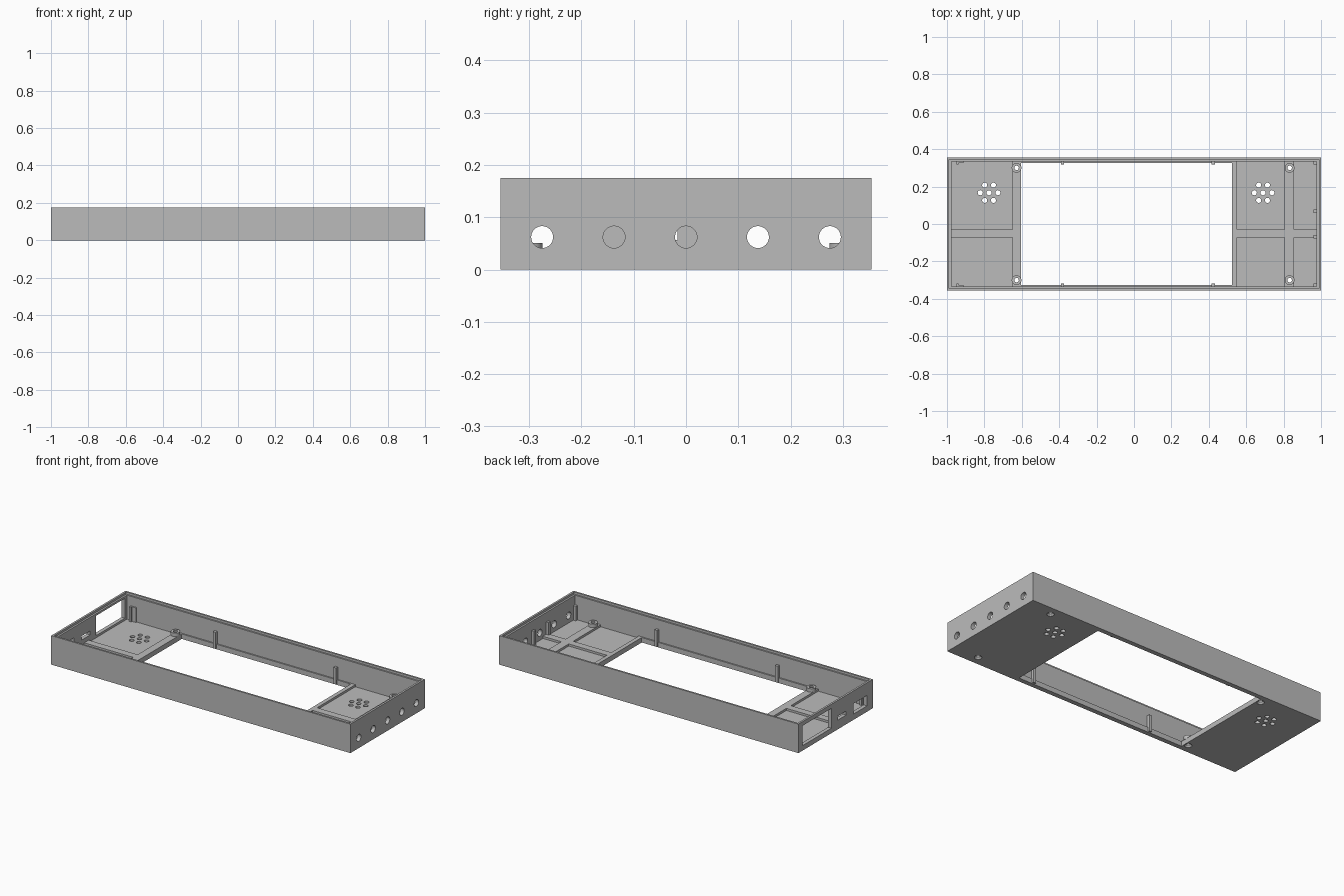
import bpy, bmesh, math
from mathutils import Matrix, Vector

if "Cube" in bpy.data.objects:
    bpy.data.objects.remove(bpy.data.objects["Cube"])

GREY = (0.5, 0.5, 0.5, 1)
mat = bpy.data.materials.new("plain grey")
mat.use_nodes = True
mat.diffuse_color = GREY
mat.node_tree.nodes["Principled BSDF"].inputs["Base Color"].default_value = GREY


def finish(bm, name):
    bmesh.ops.recalc_face_normals(bm, faces=bm.faces)
    me = bpy.data.meshes.new(name)
    bm.to_mesh(me)
    bm.free()
    me.materials.append(mat)
    ob = bpy.data.objects.new(name, me)
    bpy.context.collection.objects.link(ob)
    return ob


def box(name, x0, x1, y0, y1, z0, z1):
    bm = bmesh.new()
    bmesh.ops.create_cube(bm, size=1)
    for v in bm.verts:
        v.co = Vector((x1 if v.co.x > 0 else x0,
                       y1 if v.co.y > 0 else y0,
                       z1 if v.co.z > 0 else z0))
    return finish(bm, name)


def cylinder(name, centre, radius, depth, axis="Z", top=None):
    bm = bmesh.new()
    bmesh.ops.create_cone(bm, cap_ends=True, segments=32, radius1=radius,
                          radius2=radius if top is None else top, depth=depth)
    turn = Matrix.Rotation(math.pi / 2, 4, "Y") if axis == "X" else Matrix()
    bmesh.ops.transform(bm, matrix=Matrix.Translation(centre) @ turn, verts=bm.verts)
    return finish(bm, name)


def activate(ob):
    bpy.ops.object.select_all(action="DESELECT")
    ob.select_set(True)
    bpy.context.view_layer.objects.active = ob


def cut(ob, cutter):
    mod = ob.modifiers.new("cut", "BOOLEAN")
    mod.operation, mod.solver, mod.object = "DIFFERENCE", "EXACT", cutter
    activate(ob)
    bpy.ops.object.modifier_apply(modifier=mod.name)
    bpy.data.objects.remove(cutter)


# Overall sizes
W, D, H = 1.0, 0.355, 0.175
IN_X, IN_Y = 0.977, 0.335
FLOOR, RIB = 0.017, 0.03

# Open case with a stepped rim and a large floor opening
case = box("case", -W, W, -D, D, 0, H)
cut(case, box("cavity", -IN_X, IN_X, -IN_Y, IN_Y, RIB, 0.3))
cut(case, box("rim_step", -0.988, 0.988, -0.344, 0.344, 0.162, 0.3))
cut(case, box("opening", -0.605, 0.525, -0.327, 0.327, -0.1, 0.1))

# Floor pockets, leaving raised ribs between them
for x0, x1 in ((-IN_X, -0.65), (0.55, 0.805), (0.855, IN_X)):
    for y0, y1 in ((-IN_Y, -0.073), (-0.03, IN_Y)):
        cut(case, box("pocket", x0, x1, y0, y1, FLOOR, 0.1))

# Hexagonal groups of vent holes
for cx in (-0.775, 0.69):
    spots = [(0, 0)] + [(math.cos(k * math.pi / 3), math.sin(k * math.pi / 3))
                        for k in range(6)]
    for dx, dy in spots:
        cut(case, cylinder("vent", (cx + 0.047 * dx, 0.167 + 0.047 * dy, 0), 0.0135, 0.2))

# Row of round holes in one end wall
for i in range(-2, 3):
    cut(case, cylinder("round_hole", (W, i * 0.1375, 0.062), 0.021, 0.1, "X"))

# Rectangular ports in the other end wall
for y0, y1, z0, z1 in ((0.04, 0.317, RIB, 0.15), (-0.1, -0.016, 0.056, 0.08),
                       (-0.3, -0.172, 0.035, 0.098)):
    cut(case, box("port", -1.1, -0.95, y0, y1, z0, z1))

# Screw bosses with countersunk holes through the floor
for x in (-0.628, 0.832):
    for y in (-0.3, 0.3):
        cut(case, cylinder("drill", (x, y, 0), 0.012, 0.2))
        cut(case, cylinder("countersink", (x, y, 0.004), 0.022, 0.012, top=0.013))
        boss = cylinder("screw_boss", (x, y, 0.04), 0.026, 0.022)
        cut(boss, cylinder("drill", (x, y, 0), 0.012, 0.2))
        activate(boss)
        bpy.ops.object.shade_smooth_by_angle(angle=math.radians(30))

activate(case)
bpy.ops.object.shade_smooth_by_angle(angle=math.radians(30))


def mirrored(name, x0, x1, y0, y1, z0, z1):
    box(name + "_back", x0, x1, y0, y1, z0, z1)
    box(name + "_front", x0, x1, -y1, -y0, z0, z1)


# Support posts on the long walls, the end wall and the corners
PEG = 0.105
for x in (-0.382, 0.424):
    mirrored("wall_post", x - 0.009, x + 0.009, 0.318, 0.337, 0.005, PEG)
mirrored("corner_post", 0.96, 0.979, 0.319, 0.337, 0.01, PEG)
mirrored("end_post", 0.96, 0.979, 0.06, 0.078, 0.01, PEG)
mirrored("bracket_plate", -0.95, -0.912, 0.327, 0.337, 0.01, PEG)
mirrored("bracket_leg", -0.95, -0.938, 0.318, 0.328, 0.01, PEG)
